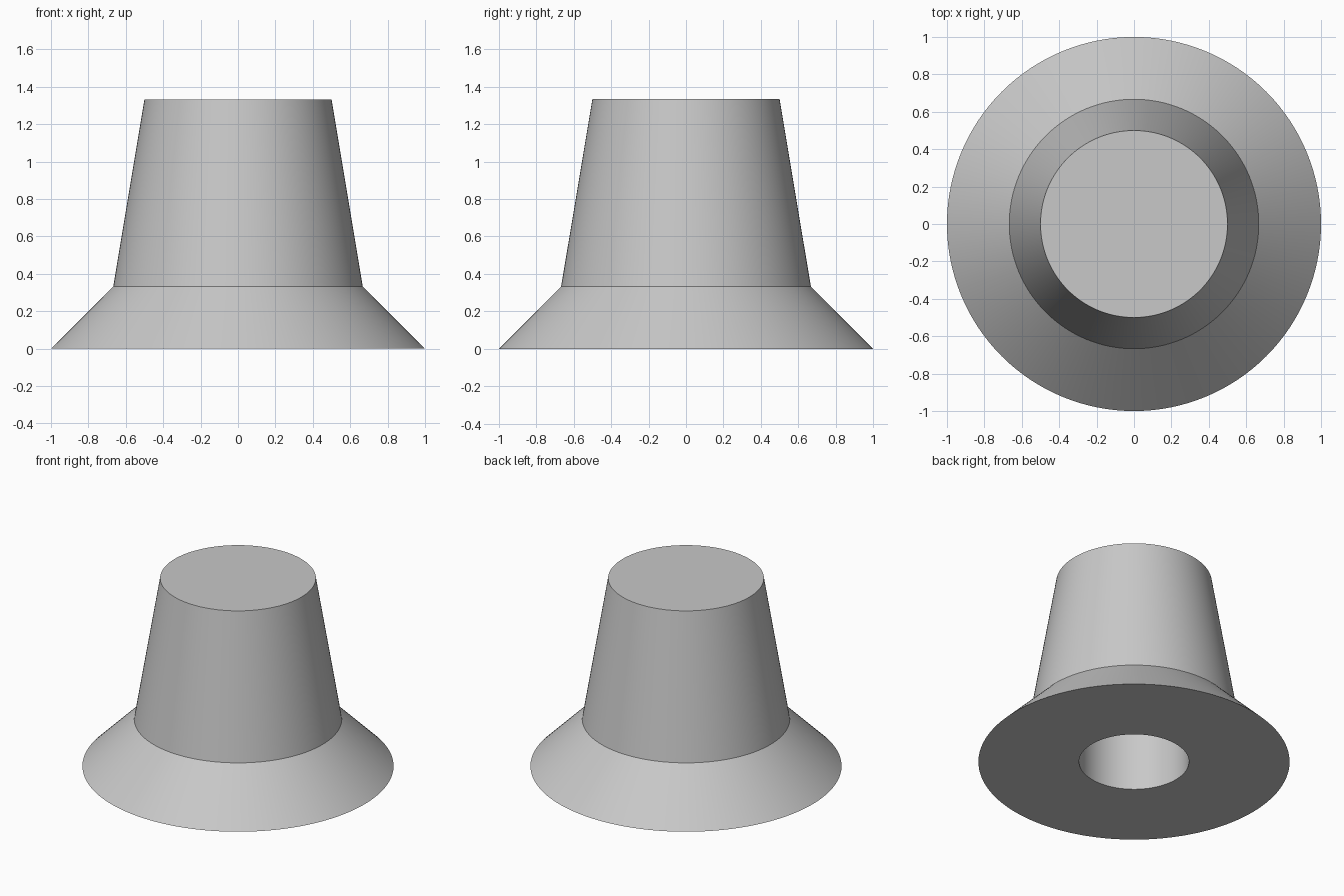
import bpy, bmesh, math

cube = bpy.data.objects.get("Cube")
if cube:
    bpy.data.objects.remove(cube, do_unlink=True)

SEGMENTS = 128

# Plain grey material
grey = bpy.data.materials.new("light_grey")
grey.use_nodes = True
colour = (0.58, 0.58, 0.58, 1)
grey.diffuse_color = colour
grey.node_tree.nodes["Principled BSDF"].inputs["Base Color"].default_value = colour


def lathe(name, profile):
    """Stack rings of (radius, z), bridge them and cap both ends."""
    bm = bmesh.new()
    rings = []
    for radius, z in profile:
        rings.append([bm.verts.new((radius * math.cos(a), radius * math.sin(a), z))
                      for a in (math.tau * i / SEGMENTS for i in range(SEGMENTS))])
    for low, high in zip(rings, rings[1:]):
        for i in range(SEGMENTS):
            j = (i + 1) % SEGMENTS
            bm.faces.new((low[i], low[j], high[j], high[i]))
    bm.faces.new(rings[0])
    bm.faces.new(rings[-1])
    bmesh.ops.recalc_face_normals(bm, faces=bm.faces)
    mesh = bpy.data.meshes.new(name)
    bm.to_mesh(mesh)
    bm.free()
    mesh.materials.append(grey)
    obj = bpy.data.objects.new(name, mesh)
    bpy.context.collection.objects.link(obj)
    return obj


# Blind bore floor, bore wall, flat underside, flared base, tapered body, flat top
bore_radius, bore_depth = 0.353, 1.0
knob = lathe("flared_knob", [
    (bore_radius, bore_depth), (bore_radius, 0),
    (1, 0), (0.667, 0.333), (0.5, 1.333),
])

# Smooth round walls, sharp rims
bpy.ops.object.select_all(action='DESELECT')
knob.select_set(True)
bpy.context.view_layer.objects.active = knob
bpy.ops.object.shade_smooth_by_angle(angle=math.radians(25))
